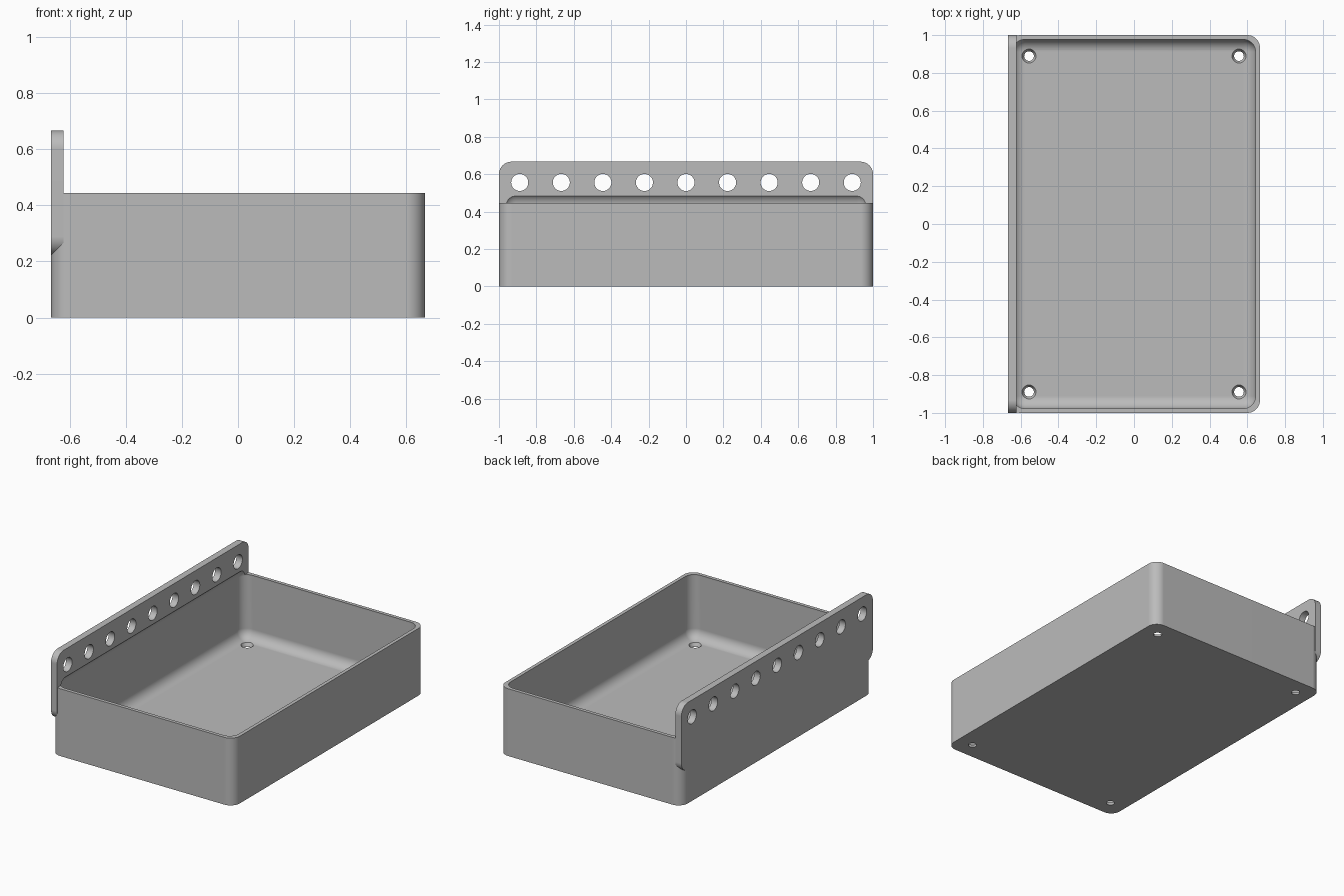
import bpy
import bmesh
from math import radians
from mathutils import Vector

default = bpy.data.objects.get("Cube")
if default:
    bpy.data.objects.remove(default, do_unlink=True)

U = 2 / 90  # one design unit: the tray is 90 long, 60 wide, 20 high
grey = bpy.data.materials.new("plain grey")
grey.use_nodes = True
colour = (0.5, 0.5, 0.5, 1)
grey.diffuse_color = colour
grey.node_tree.nodes["Principled BSDF"].inputs["Base Color"].default_value = colour


def rounded_box(name, low, high, radius, axis=None):
    """Box with edges along one axis rounded, or all edges if axis is None."""
    low, high = Vector(low) * U, Vector(high) * U
    bm = bmesh.new()
    bmesh.ops.create_cube(bm, size=1)
    for v in bm.verts:
        v.co = (low + high) / 2 + v.co * (high - low)
    edges = [e for e in bm.edges if axis is None
             or abs(e.verts[0].co[axis] - e.verts[1].co[axis]) > 1e-4]
    bmesh.ops.bevel(bm, geom=edges, offset=radius * U, segments=10,
                    profile=0.5, affect='EDGES')
    bmesh.ops.recalc_face_normals(bm, faces=bm.faces)
    mesh = bpy.data.meshes.new(name)
    bm.to_mesh(mesh)
    bm.free()
    mesh.materials.append(grey)
    obj = bpy.data.objects.new(name, mesh)
    bpy.context.collection.objects.link(obj)
    return obj


def hole_cutter(name, centre, bottom_radius, top_radius, depth, turn=0):
    bpy.ops.mesh.primitive_cone_add(
        vertices=40, radius1=bottom_radius * U, radius2=top_radius * U,
        depth=depth * U, location=Vector(centre) * U, rotation=(0, turn, 0))
    obj = bpy.context.object
    obj.name = name
    obj.data.materials.append(grey)
    return obj


def apply_modifier(obj, mod):
    bpy.ops.object.select_all(action='DESELECT')
    obj.select_set(True)
    bpy.context.view_layer.objects.active = obj
    bpy.ops.object.modifier_apply(modifier=mod.name)


def combine(target, other, operation):
    other.hide_render = True
    mod = target.modifiers.new(operation.lower(), 'BOOLEAN')
    mod.operation = operation
    mod.solver = 'EXACT'
    mod.object = other
    apply_modifier(target, mod)
    bpy.data.objects.remove(other, do_unlink=True)


# Tray body with upright rounded corners, plus the tall hanging plate
tray = rounded_box("tray", (-30, -45, 0), (30, 45, 20), 3, axis=2)
plate = rounded_box("hanging_plate", (-30, -45, 10), (-28, 45, 30), 3, axis=0)
combine(tray, plate, 'UNION')

# Hollow with filleted floor; its top rounds into the plate
cavity = rounded_box("cavity", (-29, -44, 1), (29, 44, 22.5), 3)
combine(tray, cavity, 'DIFFERENCE')

# Row of hanging holes in the plate
for i in range(-4, 5):
    hole = hole_cutter("hanging_hole", (-29, i * 10, 25), 2.05, 2.05, 6, radians(90))
    combine(tray, hole, 'DIFFERENCE')

# Tapered drain holes near the floor corners
for x in (-25, 25):
    for y in (-40, 40):
        hole = hole_cutter("drain_hole", (x, y, 0.5), 1.05, 1.75, 1.4)
        combine(tray, hole, 'DIFFERENCE')

# Smooth fillets, crisp edges, flat-looking panels
tray.select_set(True)
bpy.context.view_layer.objects.active = tray
bpy.ops.object.shade_smooth_by_angle(angle=radians(30))
weighted = tray.modifiers.new("weighted_normals", 'WEIGHTED_NORMAL')
weighted.keep_sharp = True
apply_modifier(tray, weighted)
